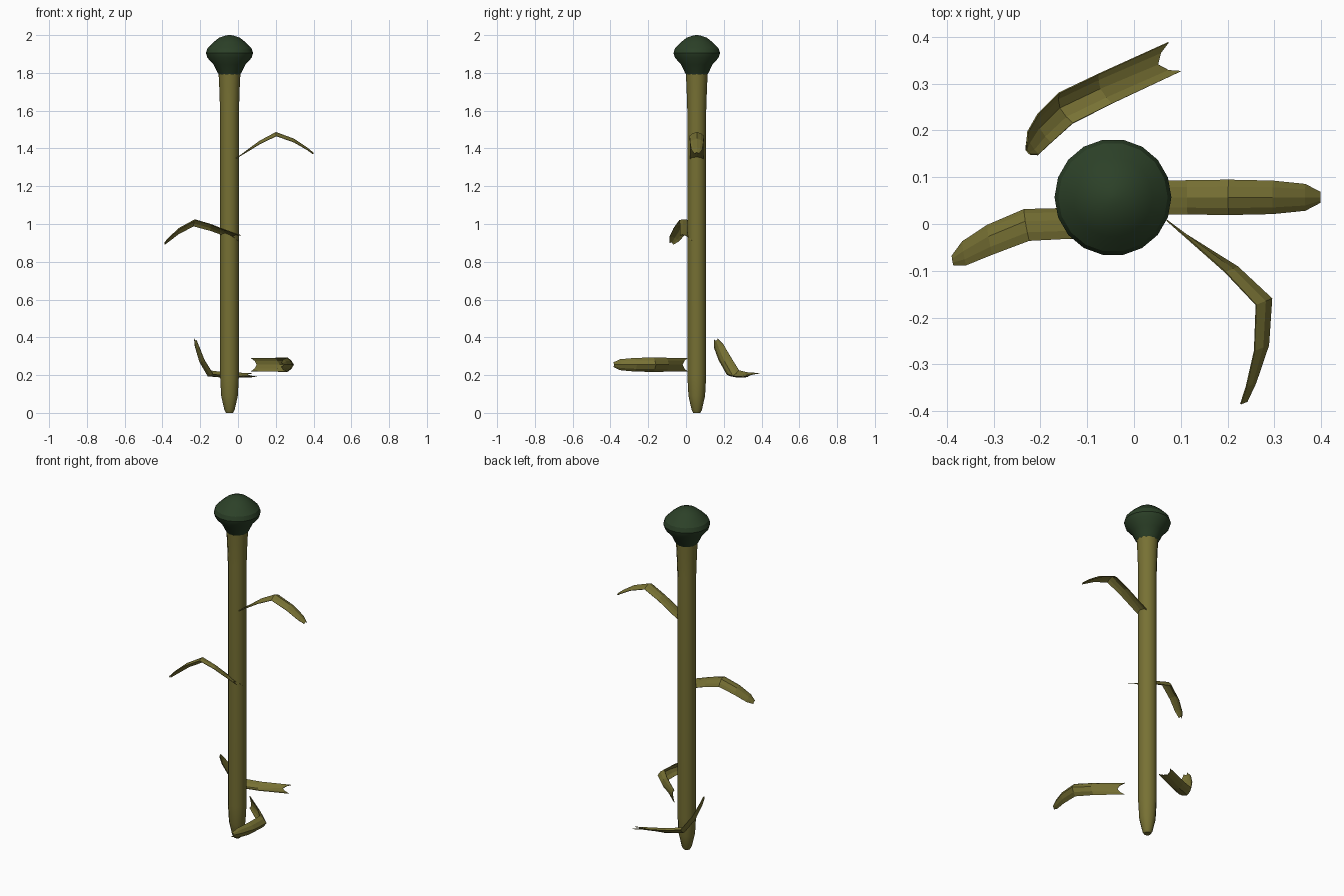
import bpy, math
from mathutils import Vector

cube = bpy.data.objects.get("Cube")
if cube:
    bpy.data.objects.remove(cube, do_unlink=True)


def material(name, rgb):
    mat = bpy.data.materials.new(name)
    mat.use_nodes = True
    mat.diffuse_color = (*rgb, 1)
    bsdf = next(n for n in mat.node_tree.nodes if n.type == 'BSDF_PRINCIPLED')
    bsdf.inputs["Base Color"].default_value = (*rgb, 1)
    bsdf.inputs["Roughness"].default_value = 0.9
    return mat


olive = material("olive", (0.185, 0.165, 0.034))
dark_green = material("dark green", (0.025, 0.052, 0.021))
AXIS = Vector((-0.045, 0.057, 0))


def make_object(name, verts, faces, mat, smooth_angle=None):
    mesh = bpy.data.meshes.new(name)
    mesh.from_pydata(verts, [], faces)
    mesh.materials.append(mat)
    obj = bpy.data.objects.new(name, mesh)
    bpy.context.collection.objects.link(obj)
    if smooth_angle:
        bpy.ops.object.select_all(action='DESELECT')
        obj.select_set(True)
        bpy.context.view_layer.objects.active = obj
        bpy.ops.object.shade_smooth_by_angle(angle=math.radians(smooth_angle))
    return obj


def lathe(name, profile, sides, mat, smooth_angle):
    """Closed solid turned around the stem axis from (radius, z) pairs."""
    verts, faces = [], []
    for r, z in profile:
        for i in range(sides):
            a = math.tau * i / sides
            verts.append(AXIS + Vector((r * math.cos(a), r * math.sin(a), z)))
    for k in range(len(profile) - 1):
        for i in range(sides):
            j = (i + 1) % sides
            a, b = k * sides, (k + 1) * sides
            faces.append((a + i, a + j, b + j, b + i))
    faces.append(tuple(reversed(range(sides))))
    faces.append(tuple(range(len(verts) - sides, len(verts))))
    return make_object(name, verts, faces, mat, smooth_angle)


# Leaf stations: distance along, height, half width, share of full arch depth
STATIONS = [(0, 0, .035, 0), (.15, .075, .036, .8), (.24, .11, .037, 1),
            (.33, .07, .035, .9), (.395, .025, .028, .6), (.425, 0, .011, .4)]
# Arched cross-section: side position, arch height, notch cut into the base
SECTION = [(-1, 0, 0), (-.6, .6, .022), (0, 1, .036), (.6, .6, .022), (1, 0, 0)]


def leaf(name, base, tip, up, depth):
    """Bent arched strip with a notched base and a rounded tip."""
    base, along = Vector(base), Vector(tip) - Vector(base)
    scale = along.length / STATIONS[-1][0]
    along.normalize()
    up = Vector(up)
    up = (up - along * up.dot(along)).normalized()
    side = up.cross(along)
    verts, faces = [], []
    for k, (u, h, width, arch) in enumerate(STATIONS):
        for s, rise, notch in SECTION:
            cut = notch if k == 0 else 0
            verts.append(base + along * (u * scale + cut)
                         + up * (h * scale + cut * .5 + depth * arch * rise)
                         + side * s * width)
    n = len(SECTION)
    for k in range(len(STATIONS) - 1):
        for i in range(n - 1):
            a = k * n + i
            faces.append((a, a + 1, a + n + 1, a + n))
    obj = make_object(name, verts, faces, olive)
    solid = obj.modifiers.new("thickness", 'SOLIDIFY')
    solid.thickness = 0.003
    solid.offset = 0
    return obj


# Stalk with tapered foot and slightly flared neck
lathe("stem", [(.019, 0), (.027, .015), (.044, .09), (.05, .2), (.05, 1.6),
               (.054, 1.72), (.058, 1.8)], 12, olive, 40)

# Flared bulb on top
lathe("bud_head", [(.055, 1.79), (.063, 1.8), (.085, 1.845), (.117, 1.88),
                   (.125, 1.905), (.117, 1.93), (.085, 1.962), (.055, 1.986),
                   (.02, 1.998), (.004, 2.0)], 18, dark_green, 25)

# Four leaves around the stalk
leaf("upper_leaf", (-.03, .057, 1.335), (.398, .057, 1.37), (0, 0, 1), .02)
leaf("middle_leaf", (.01, .0, .925), (-.387, -.078, .895), (-.1, .4, .9), .02)
leaf("lower_back_leaf", (.088, .358, .2), (-.225, .158, .39), (-.52, .03, -.855), .025)
leaf("lower_front_leaf", (.07, .008, .255), (.228, -.385, .255), (.927, .375, 0), .036)
